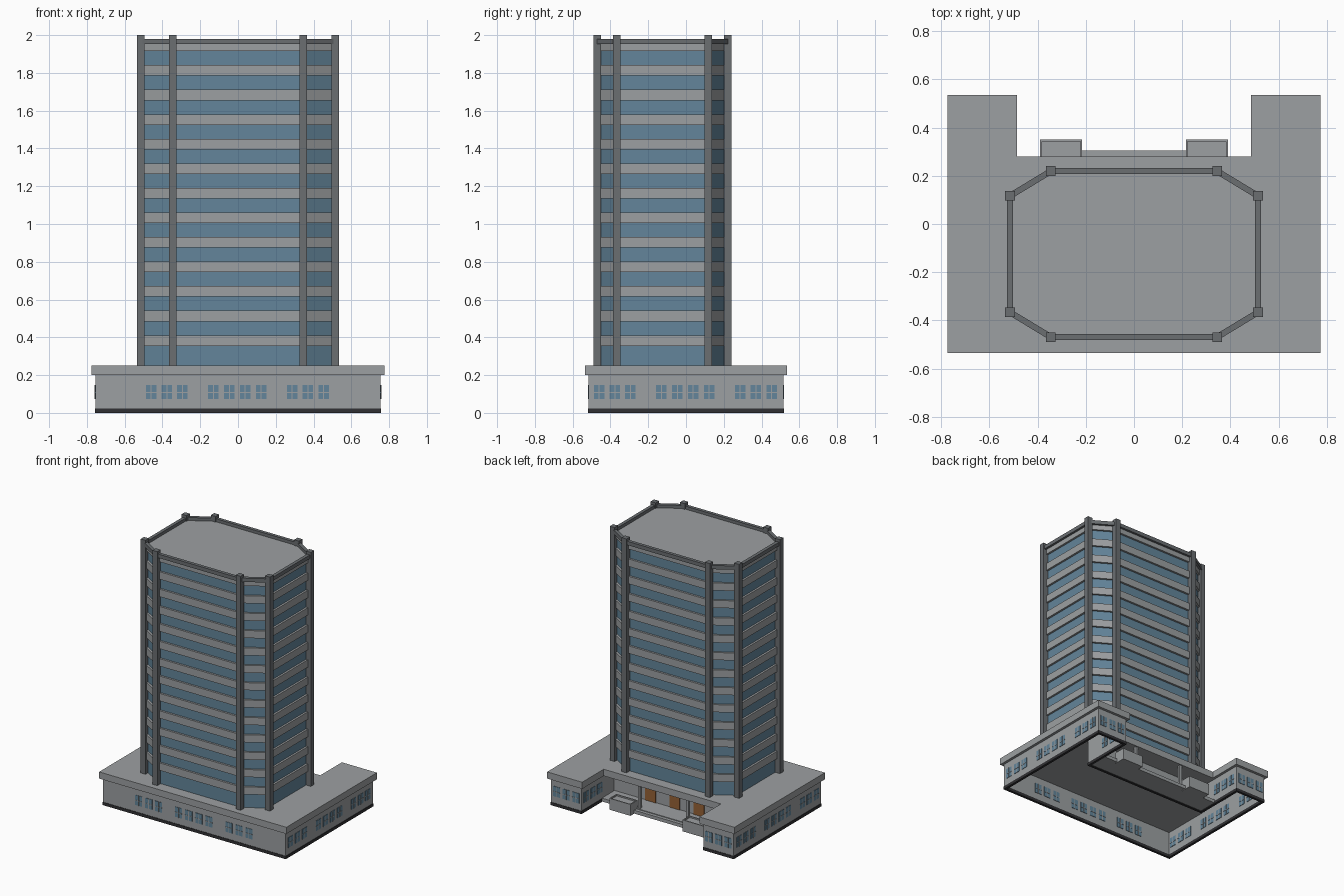
import bpy, bmesh, math
from mathutils import Vector

if "Cube" in bpy.data.objects:
    bpy.data.objects.remove(bpy.data.objects["Cube"])


def material(name, rgb):
    m = bpy.data.materials.new(name)
    m.diffuse_color = (*rgb, 1)
    m.use_nodes = True
    m.node_tree.nodes["Principled BSDF"].inputs["Base Color"].default_value = m.diffuse_color
    return m


GREY = material("light_concrete", (0.335, 0.35, 0.36))
DARK = material("dark_concrete", (0.145, 0.157, 0.167))
BLUE = material("blue_glass", (0.125, 0.235, 0.325))
BLACK = material("black_plinth", (0.03, 0.03, 0.033))
BROWN = material("brown_wood", (0.30, 0.12, 0.035))


def finish(name, bm, mat):
    bmesh.ops.recalc_face_normals(bm, faces=bm.faces)
    me = bpy.data.meshes.new(name)
    bm.to_mesh(me)
    bm.free()
    me.materials.append(mat)
    ob = bpy.data.objects.new(name, me)
    bpy.context.collection.objects.link(ob)
    return ob


def add_prism(bm, pts, z0, z1):
    lo = [bm.verts.new((p[0], p[1], z0)) for p in pts]
    hi = [bm.verts.new((p[0], p[1], z1)) for p in pts]
    n = len(pts)
    bm.faces.new(lo)
    bm.faces.new(hi)
    for i in range(n):
        j = (i + 1) % n
        bm.faces.new((lo[i], lo[j], hi[j], hi[i]))


def add_box(bm, x0, x1, y0, y1, z0, z1):
    add_prism(bm, [(x0, y0), (x1, y0), (x1, y1), (x0, y1)], z0, z1)


def offset(pts, d):
    """Inset a counter-clockwise outline by d."""
    out = []
    n = len(pts)
    for i in range(n):
        a, b, c = (Vector(pts[k % n]) for k in (i - 1, i, i + 1))
        u, v = (b - a).normalized(), (c - b).normalized()
        n1, n2 = Vector((-u.y, u.x)), Vector((-v.y, v.x))
        out.append(tuple(b + (n1 + n2) * (d / (1 + n1.dot(n2)))))
    return out


def add_ring(bm, pts, d0, d1, z0, z1):
    """Hollow wall between two offsets of an outline."""
    a, b = offset(pts, d0), offset(pts, d1)
    n = len(pts)
    rows = [[bm.verts.new((*p, z)) for p in q] for q, z in ((a, z0), (a, z1), (b, z1), (b, z0))]
    for k in range(4):
        r, s = rows[k], rows[(k + 1) % 4]
        for i in range(n):
            j = (i + 1) % n
            bm.faces.new((r[i], r[j], s[j], s[i]))


# podium: open-bottomed walls, plinth and overhanging roof slab
DOOR_Y = 0.13
walls = [(-.755, -.515), (.755, -.515), (.755, .515), (.505, .515), (.505, DOOR_Y),
         (-.505, DOOR_Y), (-.505, .515), (-.755, .515)]
bm = bmesh.new()
add_ring(bm, walls, 0, .012, .02, .2)
finish("podium_walls", bm, GREY)
bm = bmesh.new()
add_ring(bm, walls, -.003, .015, 0, .022)
finish("plinth", bm, BLACK)
bm = bmesh.new()
add_prism(bm, [(-.775, -.535), (.775, -.535), (.775, .535), (.485, .535), (.485, .28),
               (-.485, .28), (-.485, .535), (-.775, .535)], .2, .25)
finish("podium_roof", bm, GREY)

# podium windows with crossbars
row = [-.46, -.377, -.295, -.13, -.046, .038, .122, .287, .37, .453]
glass, bars = bmesh.new(), bmesh.new()


def window(along, wall, axis, inward):
    def put(b, w, z0, z1, t):
        p, q = sorted((wall - inward * t, wall + inward * (.012 + t)))
        if axis == 'x':
            add_box(b, along - w, along + w, p, q, z0, z1)
        else:
            add_box(b, p, q, along - w, along + w, z0, z1)
    put(glass, .028, .073, .148, .003)
    put(bars, .028, .106, .111, .005)
    put(bars, .0025, .073, .148, .005)


for a in row:
    window(a, -.515, 'x', 1)
    for s in (-1, 1):
        window(a, s * .755, 'y', -s)
for s in (-1, 1):
    for a in (.55, .63, .71):
        window(s * a, .515, 'x', -1)
    for a in (.3, .38, .46):
        window(a, s * .505, 'y', s)
finish("podium_windows", glass, BLUE)
finish("window_bars", bars, GREY)

# rear entrance: porch, step, planters, columns, doors
bm = bmesh.new()
add_box(bm, -.5, .5, DOOR_Y, .28, .005, .03)
add_box(bm, -.215, .215, .28, .305, 0, .025)
finish("porch_floor", bm, GREY)
bm = bmesh.new()
for s in (-1, 1):
    x0, x1 = sorted((s * .215, s * .39))
    add_box(bm, x0, x1, .265, .35, 0, .075)
    add_ring(bm, [(x0, .265), (x1, .265), (x1, .35), (x0, .35)], 0, .008, .075, .085)
finish("planters", bm, GREY)
bm = bmesh.new()
for s in (-1, 1):
    add_box(bm, s * .2 - .01, s * .2 + .01, .25, .27, .03, .2)
finish("porch_columns", bm, GREY)
bm = bmesh.new()
for x in (-.2, 0, .2):
    add_box(bm, x - .043, x + .043, DOOR_Y - .002, DOOR_Y + .006, .03, .15)
finish("doors", bm, BROWN)

# tower: glass core, spandrel bands, parapet, roof, corner pillars
octagon = [(-.345, -.47), (.345, -.47), (.515, -.367), (.515, .117),
           (.345, .22), (-.345, .22), (-.515, .117), (-.515, -.367)]
bm = bmesh.new()
add_prism(bm, offset(octagon, .02), .25, 1.94)
finish("tower_glass", bm, BLUE)
bm = bmesh.new()
for k in range(13):
    z = .355 + .13 * k
    add_prism(bm, offset(octagon, .005), z, min(z + .056, 1.957))
finish("spandrel_bands", bm, GREY)
bm = bmesh.new()
add_ring(bm, octagon, -.012, .013, 1.952, 1.98)
finish("parapet", bm, DARK)
bm = bmesh.new()
for x, y in octagon:
    add_box(bm, x - .02, x + .02, y - .02, y + .02, .25, 2)
finish("corner_pillars", bm, DARK)
